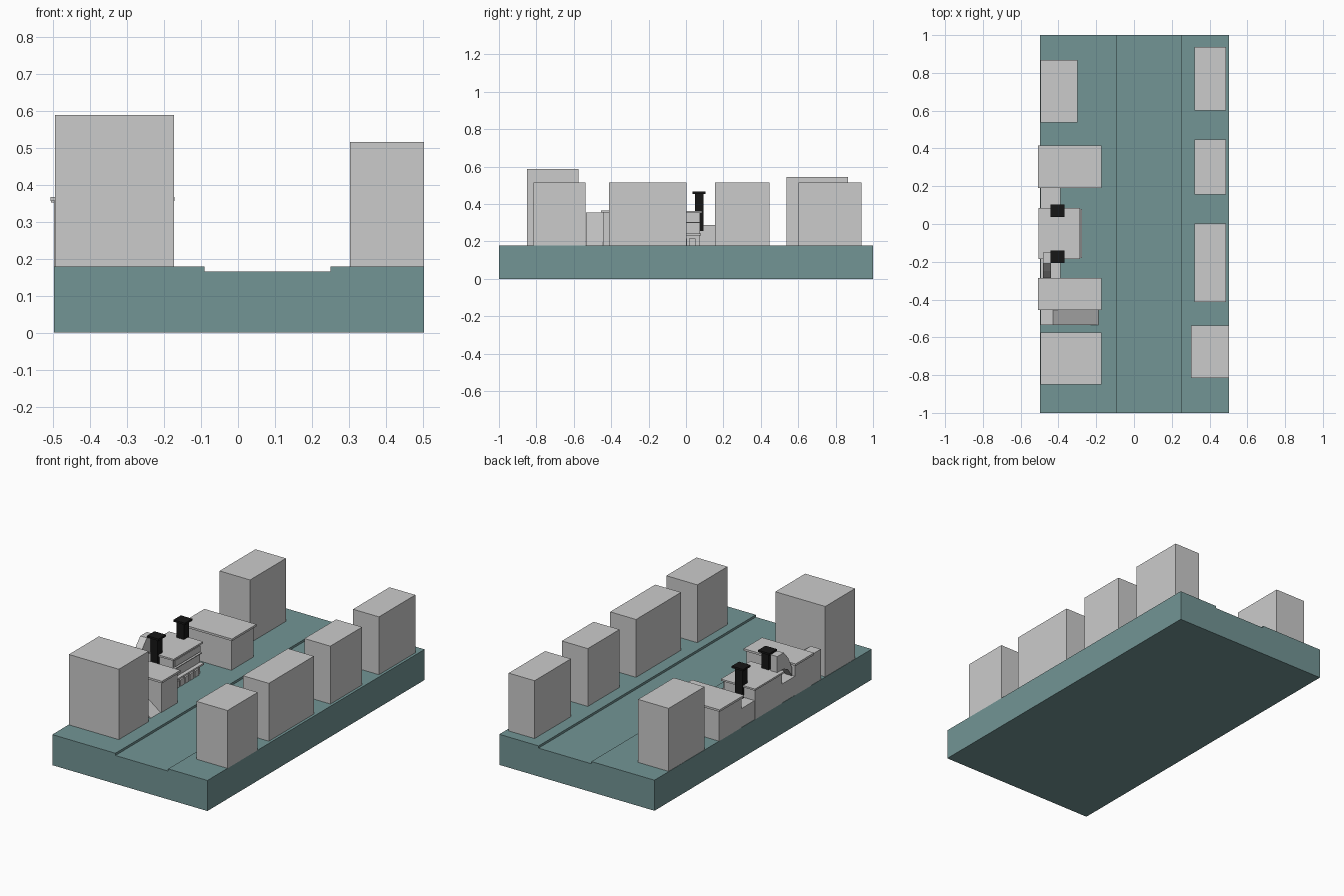
import bpy, bmesh

if "Cube" in bpy.data.objects:
    bpy.data.objects.remove(bpy.data.objects["Cube"])

G = 0.178  # pavement level


def material(name, rgb):
    m = bpy.data.materials.new(name)
    m.diffuse_color = (*rgb, 1)
    m.use_nodes = True
    m.node_tree.nodes["Principled BSDF"].inputs["Base Color"].default_value = m.diffuse_color
    return m


TEAL = material("teal", (0.17, 0.30, 0.30))
BLACK = material("black", (0.008, 0.008, 0.008))


def prism(name, profile, axis, a, b, mat=None):
    """Extrude a 2D profile from a to b along axis ('x': points are y,z; 'y': points are x,z)."""
    bm = bmesh.new()
    put = (lambda u, v, t: (t, u, v)) if axis == 'x' else (lambda u, v, t: (u, t, v))
    face = bm.faces.new([bm.verts.new(put(u, v, a)) for u, v in profile])
    ext = bmesh.ops.extrude_face_region(bm, geom=[face])
    d = b - a
    bmesh.ops.translate(bm, vec=(d, 0, 0) if axis == 'x' else (0, d, 0),
                        verts=[g for g in ext["geom"] if isinstance(g, bmesh.types.BMVert)])
    bmesh.ops.recalc_face_normals(bm, faces=bm.faces)
    me = bpy.data.meshes.new(name)
    bm.to_mesh(me)
    bm.free()
    ob = bpy.data.objects.new(name, me)
    bpy.context.collection.objects.link(ob)
    if mat:
        me.materials.append(mat)
    return ob


def box(name, x0, x1, y0, y1, z0, z1, mat=None):
    return prism(name, [(x0, z0), (x1, z0), (x1, z1), (x0, z1)], 'y', y0, y1, mat)


# ground slab with a sunken road
prism("street_base", [(-0.497, 0), (0.503, 0), (0.503, G), (0.25, G), (0.25, 0.165),
                      (-0.09, 0.165), (-0.09, G), (-0.497, G)], 'y', -1, 1, TEAL)

# plain surrounding blocks
for i, (x0, x1, y0, y1, h) in enumerate([
        (0.32, 0.487, 0.602, 0.937, 0.515), (0.32, 0.487, 0.155, 0.447, 0.515),
        (0.32, 0.487, -0.412, 0.003, 0.515), (0.303, 0.503, -0.815, -0.537, 0.515),
        (-0.495, -0.298, 0.537, 0.867, 0.545), (-0.495, -0.173, -0.85, -0.575, 0.588)]):
    box(f"city_block_{i + 1}", x0, x1, y0, y1, G, h)

# two halls with overhanging flat roofs
for side, y0, y1 in (("rear", 0.19, 0.415), ("front", -0.455, -0.285)):
    box(f"{side}_hall", -0.497, -0.183, y0 + 0.01, y1 - 0.01, G, 0.355)
    box(f"{side}_hall_roof", -0.507, -0.172, y0, y1, 0.355, 0.367)

# low links between the halls and the centre
box("rear_link", -0.495, -0.39, 0.075, 0.2, G, 0.288)
box("front_link", -0.495, -0.39, -0.295, -0.175, G, 0.288)

# annex with a long sloped front
prism("sloped_annex", [(-0.495, G), (-0.188, G), (-0.43, 0.355), (-0.495, 0.355)],
      'y', -0.535, -0.445)

# central building
box("centre_body", -0.497, -0.298, -0.175, 0.075, G, 0.352)
box("centre_roof", -0.505, -0.285, -0.186, 0.086, 0.352, 0.362)
box("sign_board", -0.3, -0.29, -0.165, 0.068, 0.308, 0.345)
box("sign_ledge", -0.3, -0.284, -0.175, 0.075, 0.298, 0.303)
box("awning", -0.3, -0.275, -0.18, 0.08, 0.232, 0.242)
for i in range(5):
    y = -0.163 + i * 0.0445
    box(f"door_{i + 1}", -0.3, -0.288, y, y + 0.036, G, 0.215)

# sloped duct from the centre roof down to the front hall
prism("roof_duct", [(-0.15, 0.36), (-0.15, 0.455), (-0.21, 0.455), (-0.25, 0.41),
                    (-0.288, 0.335), (-0.288, 0.29), (-0.25, 0.34), (-0.21, 0.36)],
      'x', -0.483, -0.44)

# square black chimneys with caps
for side, y in (("rear", 0.07), ("front", -0.173)):
    box(f"{side}_chimney", -0.428, -0.382, y - 0.023, y + 0.023, 0.255, 0.457, BLACK)
    box(f"{side}_chimney_cap", -0.441, -0.367, y - 0.034, y + 0.034, 0.455, 0.466, BLACK)
